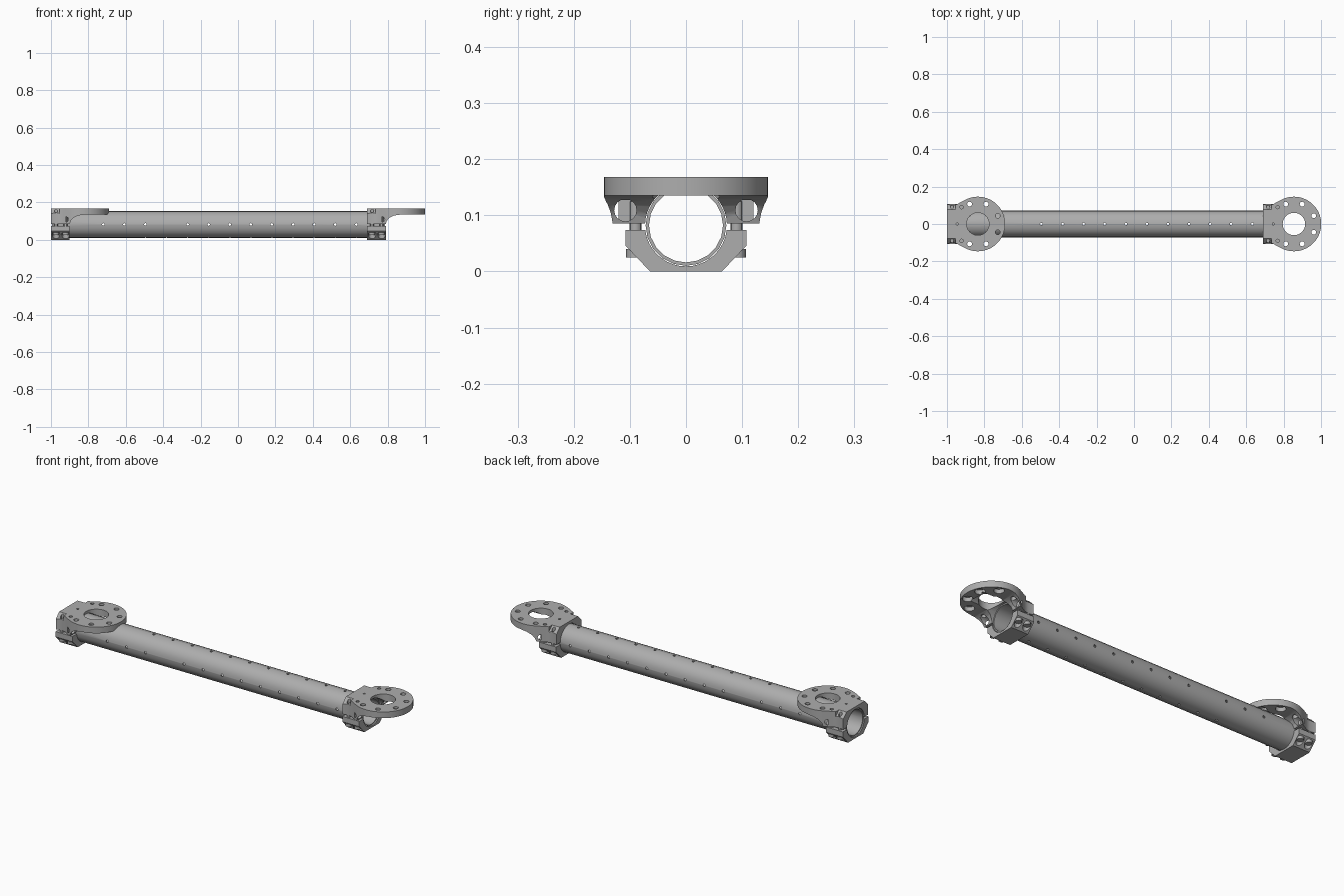
import bpy, bmesh, math
from mathutils import Matrix, Vector

if "Cube" in bpy.data.objects:
    bpy.data.objects.remove(bpy.data.objects["Cube"], do_unlink=True)

# One plain metal colour
metal = bpy.data.materials.new("grey_metal")
metal.use_nodes = True
GREY = (0.42, 0.42, 0.42, 1)
metal.diffuse_color = GREY
metal.node_tree.nodes["Principled BSDF"].inputs["Base Color"].default_value = GREY

AXIS_Z = 0.082      # height of the tube axis
TUBE_R = 0.072
CLAMP_LEN = 0.1
DISC_U = 0.165      # flange centre, measured from the clamp's outer end
BOLT_U = (0.027, 0.078)
BOLT_Y = 0.09


def make_object(name, bm):
    bmesh.ops.recalc_face_normals(bm, faces=bm.faces)
    mesh = bpy.data.meshes.new(name)
    bm.to_mesh(mesh)
    bm.free()
    mesh.materials.append(metal)
    obj = bpy.data.objects.new(name, mesh)
    bpy.context.collection.objects.link(obj)
    return obj


def rods(name, axis, places, radius, length, sides=16):
    """Cylinders along one axis, centred on the given places."""
    turn = Vector((0, 0, 1)).rotation_difference(Vector(axis)).to_matrix().to_4x4()
    bm = bmesh.new()
    for p in places:
        bmesh.ops.create_cone(bm, cap_ends=True, segments=sides, radius1=radius,
                              radius2=radius, depth=length,
                              matrix=Matrix.Translation(p) @ turn)
    return make_object(name, bm)


def prism(name, points, sweep):
    """Closed outline swept along a vector."""
    bm = bmesh.new()
    face = bm.faces.new([bm.verts.new(p) for p in points])
    ext = bmesh.ops.extrude_face_region(bm, geom=[face])
    bmesh.ops.translate(bm, vec=sweep,
                        verts=[g for g in ext["geom"] if isinstance(g, bmesh.types.BMVert)])
    return make_object(name, bm)


def carve(obj, cutters, operation="DIFFERENCE"):
    """Apply booleans, then remove the cutters."""
    for c in cutters:
        c.hide_render = True
        mod = obj.modifiers.new("carve", "BOOLEAN")
        mod.operation, mod.solver, mod.object = operation, "EXACT", c
    bpy.context.view_layer.update()
    dg = bpy.context.evaluated_depsgraph_get()
    mesh = bpy.data.meshes.new_from_object(obj.evaluated_get(dg))
    obj.modifiers.clear()
    obj.data = mesh
    for c in cutters:
        bpy.data.objects.remove(c, do_unlink=True)


def smooth(obj):
    bpy.ops.object.select_all(action="DESELECT")
    obj.select_set(True)
    bpy.context.view_layer.objects.active = obj
    bpy.ops.object.shade_smooth_by_angle(angle=math.radians(30))


# Long hollow tube with rows of small through holes
tube = rods("tube", (1, 0, 0), [(-0.105, 0, AXIS_Z)], TUBE_R, 1.78, 20)
xs = [-0.72 + 0.1127 * i for i in range(13)]
carve(tube, [
    rods("bore", (1, 0, 0), [(0, 0, AXIS_Z)], 0.066, 3, 20),
    rods("top_holes", (0, 0, 1), [(x, 0, AXIS_Z) for x in xs[2:]], 0.007, 0.3, 10),
    rods("side_holes", (0, 1, 0), [(x, 0, AXIS_Z) for i, x in enumerate(xs) if i != 3],
         0.007, 0.3, 10),
])

# Upper clamp half with round flange: side profile crossed with plan outline
side = [(0, .085), (CLAMP_LEN, .085), (.106, .102), (.12, .118), (.145, .13), (.18, .135),
        (.32, .135), (.32, .168), (0, .168)]
upper = prism("upper_clamp_left", [(u, -0.2, z) for u, z in side], (0, 0.4, 0))
flare = [(0, -.105), (.03, -.1), (.055, -.106), (.075, -.118)]
arc = [math.radians(a) for a in range(-120, 121, 6)]
plan = (flare + [(DISC_U + .146 * math.cos(a), .146 * math.sin(a)) for a in arc]
        + [(u, -y) for u, y in reversed(flare)])
carve(upper, [prism("plan", [(u, y, 0) for u, y in plan], (0, 0, 0.3))], "INTERSECT")


def on_flange(degrees, z):
    a = math.radians(degrees)
    return (DISC_U + .115 * math.cos(a), .115 * math.sin(a), z)


outer_angles = (-67.5, -22.5, 22.5, 67.5)
cutters = [
    rods("tube_seat", (1, 0, 0), [(.12, 0, AXIS_Z)], .073, .26, 40),
    rods("flange_bore", (0, 0, 1), [(DISC_U, 0, .15)], .06, .2, 40),
    rods("flange_holes", (0, 0, 1), [on_flange(a, .15) for a in outer_angles + (-112.5, 112.5)],
         .013, .3),
    rods("spot_faces", (0, 0, 1), [on_flange(a, .127) for a in outer_angles], .025, .06),
    rods("locating_hole", (0, 0, 1), [(.055, 0, .16)], .006, .06, 10),
    rods("screw_holes", (0, 0, 1), [(u, s * BOLT_Y, .16) for u in BOLT_U for s in (-1, 1)],
         .009, .07, 12),
    rods("pockets", (1, 0, 0), [(CLAMP_LEN + .01, s * .108, .109) for s in (-1, 1)], .02, .06),
]
for s in (-1, 1):
    corner = [(-.01, s * y, z) for y, z in ((.077, .168), (.122, .123), (.122, .18), (.077, .18))]
    cutters.append(prism("corner_cut", corner, (.055, 0, 0)))
carve(upper, cutters)

# Lower clamp half with bolt recesses
lower_half = [(-.064, 0), (.064, 0), (.108, .046), (.108, .074), (-.108, .074), (-.108, .046)]
lower = prism("lower_clamp_left", [(0, y, z) for y, z in lower_half], (CLAMP_LEN, 0, 0))
bolt_xy = [(u, s * BOLT_Y) for u in BOLT_U for s in (-1, 1)]
carve(lower, [
    rods("tube_seat", (1, 0, 0), [(.05, 0, AXIS_Z)], .073, .2, 40),
    rods("bolt_recess", (0, 0, 1), [(u, y, .01) for u, y in bolt_xy], .0205, .06),
])

# Clamp bolts
shanks = rods("bolt_shanks_left", (0, 0, 1), [(u, y, .08) for u, y in bolt_xy], .0105, .09, 12)
heads = rods("bolt_heads_left", (0, 0, 1), [(u, y, .0325) for u, y in bolt_xy], .0165, .015)

# Place one clamp at each end, both facing the same way
smooth(tube)
for part in (upper, lower, shanks, heads):
    smooth(part)
    part.location.x = -1
    twin = part.copy()
    twin.name = part.name.replace("left", "right")
    twin.location.x = 0.69
    bpy.context.collection.objects.link(twin)
    # The model's own left is +x
    base = part.name.replace("_left", "")
    part.name, twin.name = base + "_right_end", base + "_left_end"
